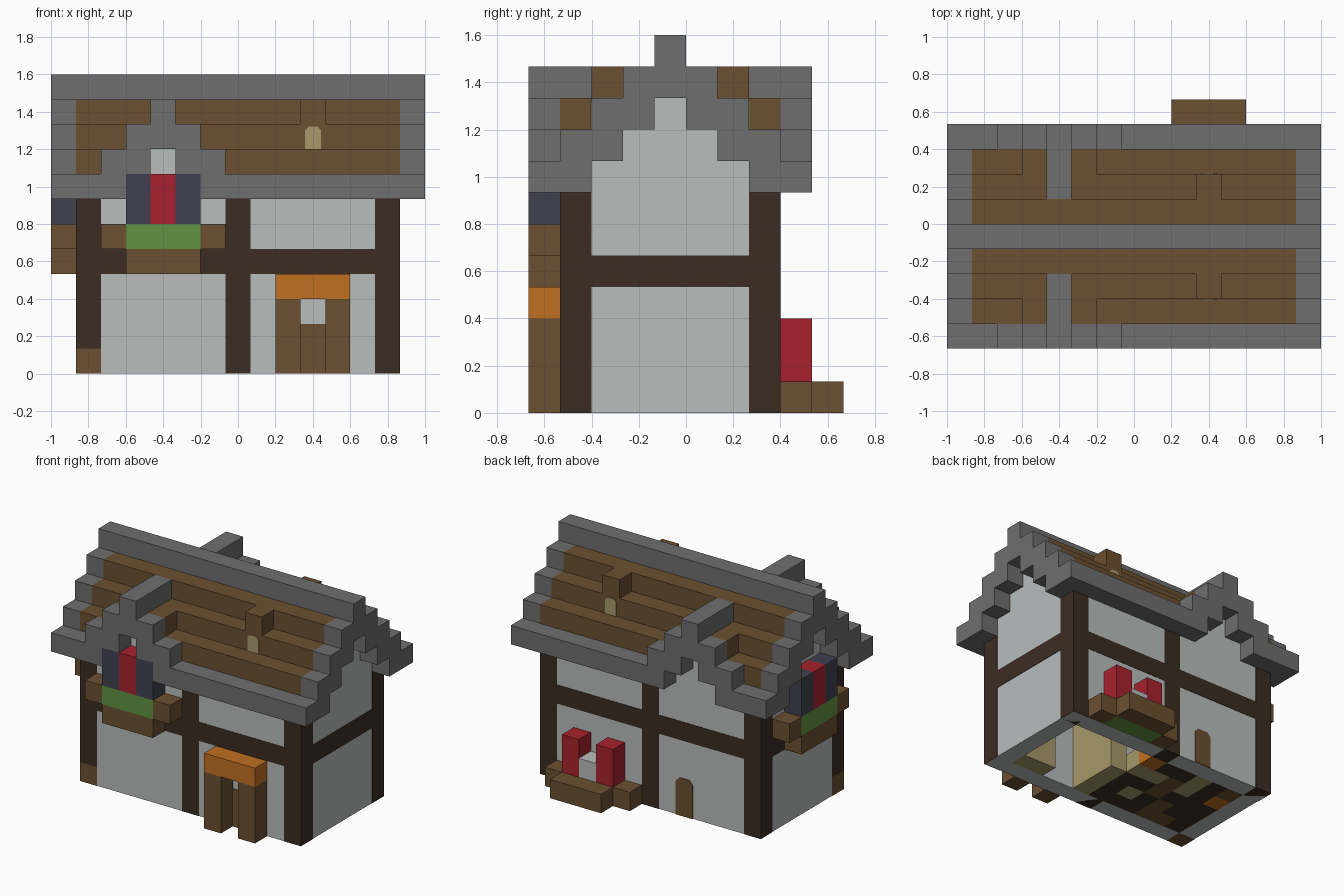
import bpy, random
from mathutils import Vector

if "Cube" in bpy.data.objects:
    bpy.data.objects.remove(bpy.data.objects["Cube"])

U = 2 / 15                                  # one building block
ORIGIN = Vector((-1, -5 * U, 0))


def linear(c):
    c /= 255
    return c / 12.92 if c <= 0.04045 else ((c + 0.055) / 1.055) ** 2.4


def material(name, *rgb):
    m = bpy.data.materials.new(name)
    m.use_nodes = True
    col = [linear(c) for c in rgb] + [1]
    m.diffuse_color = col
    bsdf = next(n for n in m.node_tree.nodes if n.type == 'BSDF_PRINCIPLED')
    bsdf.inputs["Base Color"].default_value = col
    return m


STONE = material("grey_stone", 110, 110, 110)
WOOD = material("brown_wood", 107, 80, 49)
DARK = material("dark_timber", 59, 44, 35)
PLASTER = material("pale_plaster", 184, 189, 188)
RED = material("red_cloth", 168, 33, 46)
NAVY = material("slate_blue", 64, 64, 80)
GREEN = material("leaf_green", 96, 146, 66)
ORANGE = material("orange_wood", 192, 112, 32)
TAN = material("tan", 168, 153, 107)


def mesh_object(name, mat, verts, faces):
    me = bpy.data.meshes.new(name)
    me.from_pydata(verts, [], faces)
    me.materials.append(mat)
    ob = bpy.data.objects.new(name, me)
    bpy.context.collection.objects.link(ob)
    return ob


def blocks(name, mat, *boxes, inset=0):
    """Boxes given as x, y, z ranges in block units: (x0, x1, y0, y1, z0, z1)."""
    verts, faces = [], []
    for x0, x1, y0, y1, z0, z1 in boxes:
        n = len(verts)
        for z in (z0, z1):
            for x, y in ((x0 + inset, y0 + inset), (x1 - inset, y0 + inset),
                         (x1 - inset, y1 - inset), (x0 + inset, y1 - inset)):
                verts.append(ORIGIN + Vector((x, y, z)) * U)
        faces += [[n + 3, n + 2, n + 1, n], [n + 4, n + 5, n + 6, n + 7]]
        for a in range(4):
            b = (a + 1) % 4
            faces.append([n + a, n + b, n + b + 4, n + a + 4])
    return mesh_object(name, mat, verts, faces)


def both(boxes):
    """Add the copy mirrored front to back about the ridge."""
    return boxes + [(a, b, 9 - d, 9 - c, e, f) for a, b, c, d, e, f in boxes]


def arch_plate(name, mat, x, y, z, w, h, out):
    """Thin plate with clipped top corners on a front or back wall."""
    c = 0.22 * w
    outline = [(0, 0), (w, 0), (w, h - c), (w - c, h), (c, h), (0, h - c)]
    verts = [ORIGIN + Vector((x + px, y + t, z + pz)) * U
             for t in sorted((0, out)) for px, pz in outline]
    n = len(outline)
    faces = [list(range(n)), list(range(2 * n - 1, n - 1, -1))]
    faces += [[i, i + n, (i + 1) % n + n, (i + 1) % n] for i in range(n)]
    mesh_object(name, mat, verts, faces)


# Plaster walls, set a hair behind the timbers
G = 0.02
blocks("long_walls", PLASTER, *both([(1 + G, 14 - G, 1 + G, 2, 0, 7)]))
blocks("end_walls", PLASTER, (1 + G, 2, 2, 7, 0, 7), (13, 14 - G, 2, 7, 0, 7))
for name, x in (("left_gable", 13 - G), ("right_gable", 1 + G)):
    blocks(name, PLASTER, *[(x, x + 1, 2 + s, 7 - s, 7 + s, 8 + s) for s in range(3)])
blocks("cross_gables", PLASTER,
       *both([(3 + s, 6 - s, 1 + G, 2, 7 + s, 8 + s) for s in range(2)]))

# Timber frame
blocks("posts", DARK, *both([(x, x + 1, 1, 2, 1 if x == 1 else 0, 7) for x in (1, 7, 13)]))
blocks("post_feet", DARK, (1, 2, 7, 8, 0, 1))
blocks("front_corner_foot", WOOD, (1, 2, 1, 2, 0, 1))
blocks("long_beams", DARK, *both([(2, 7, 1, 2, 4, 5), (8, 13, 1, 2, 4, 5)]))
blocks("end_beams", DARK, (1, 2, 2, 7, 4, 5), (13, 14, 2, 7, 4, 5))

# Main roof: stepped boards with stone edges
blocks("roof_boards", WOOD, *both(
    [(1, 3, 1, 2, 7, 8), (6, 14, 1, 2, 7, 8), (1, 4, 1, 2, 8, 9), (5, 14, 1, 2, 8, 9),
     (1, 14, 2, 3, 8, 9), (1, 14, 2, 4, 9, 10), (1, 14, 3, 4.5, 10, 11)]))
for name, x in (("left_roof_edge", 14), ("right_roof_edge", 0)):
    blocks(name, STONE, *both([(x, x + 1, s, s + 2 if s < 3 else 4.5, 7 + s, 8 + s)
                               for s in range(4)]))
blocks("eaves", STONE, *both([(1, 3, 0, 1, 7, 8), (6, 14, 0, 1, 7, 8)]))
blocks("main_ridge", STONE, (0, 15, 4, 5, 11, 12))

# Cross roof
blocks("cross_roof_boards", WOOD, *both([(3, 6, 1, 2, 9, 10)]))
blocks("cross_roof_edges", STONE, *both(
    [(2, 4, 0, 1, 8, 9), (5, 7, 0, 1, 8, 9), (3, 6, 0, 1, 9, 10)]))
blocks("cross_ridge", STONE, *both([(4, 5, 0, 3, 10, 11)]))

# Dormers with small windows
blocks("dormers", WOOD, *both([(10, 11, 2, 3, 10, 11)]))
arch_plate("front_dormer_window", TAN, 10.18, 2, 9, 0.65, 0.9, -0.04)
arch_plate("back_dormer_window", TAN, 10.18, 7, 9, 0.65, 0.9, 0.04)


# Upper windows with shutters, curtain and flower box
def window(name, place):
    def add(part, mat, *spans):
        blocks(name + part, mat, *[place(a, b) + (c, d) for a, b, c, d in spans])
    add("_shutters", NAVY, (-1.5, -0.5, 6, 8), (0.5, 1.5, 6, 8))
    add("_curtain", RED, (-0.5, 0.5, 6, 8))
    add("_flowers", GREEN, (-1.5, 1.5, 5, 6))
    add("_box", WOOD, (-2.5, -1.5, 5, 6), (1.5, 2.5, 5, 6), (-1.5, 1.5, 4, 5))


window("front_window", lambda a, b: (4.5 + a, 4.5 + b, 0, 1))
window("side_window", lambda a, b: (0, 1, 4.5 + a, 4.5 + b))

# Front entrance
blocks("porch_canopy", ORANGE, (9, 12, 0, 1, 3, 4))
blocks("porch_posts", WOOD, (9, 10, 0, 1, 0, 3), (11, 12, 0, 1, 0, 3))
blocks("front_door", WOOD, (10, 11, 1 - 0.02, 1.5, 0, 2))

# Back door and planter
arch_plate("back_door", WOOD, 5, 8 - G, 0, 1, 2, 0.05)
blocks("planter_soil", GREEN, (9, 12, 8, 9, 0, 0.99))
blocks("planter_box", WOOD, (8, 9, 8, 9, 0, 1), (12, 13, 8, 9, 0, 1), (9, 12, 9, 10, 0, 1))
blocks("planter_red_blocks", RED, (9, 10, 8, 9, 1, 3), (11, 12, 8, 9, 1, 3))
blocks("planter_pale_block", PLASTER, (10, 11, 8, 9, 1, 2))

# Interior: upper floor, partition and mixed floor blocks
blocks("upper_floor", DARK, (2, 13, 2, 7, 4, 5))
blocks("tan_partition", TAN, (8, 9, 2, 5, 0, 4), (11, 13, 2, 3, 0, 2))
random.seed(4)
floor = {DARK: [], WOOD: [], ORANGE: [], TAN: []}
for x in range(2, 8):
    for y in range(2, 7):
        mat = random.choice([DARK, DARK, DARK, WOOD, WOOD, ORANGE, TAN])
        floor[mat].append((x, x + 1, y, y + 1, 0, 1))
for mat, cells in floor.items():
    blocks("floor_" + mat.name, mat, *cells)
